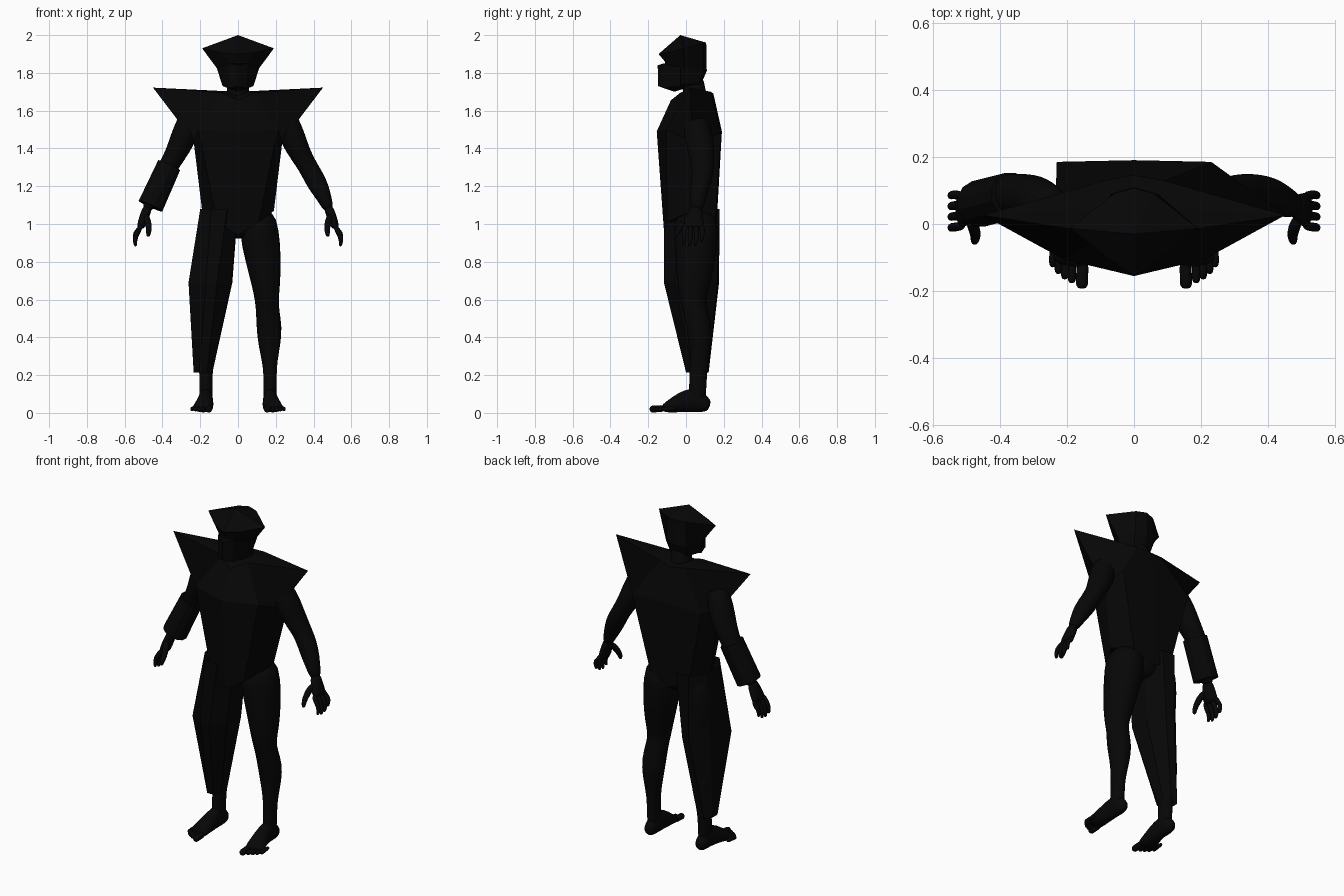
import bpy, bmesh, math
from mathutils import Vector

black = bpy.data.materials.new("soft black")
black.diffuse_color = (0.002, 0.002, 0.002, 1)


def loft(name, rings, start=None, end=None, smooth=False, closed=True):
    """Skin a list of equal-length rings; start/end are optional fan points."""
    bm = bmesh.new()
    loops = [[bm.verts.new(p) for p in r] for r in rings]
    n = len(loops[0])
    for a, b in zip(loops, loops[1:]):
        for i in range(n):
            j = (i + 1) % n
            bm.faces.new((a[i], a[j], b[j], b[i]))
    for loop, tip in ((loops[0], start), (loops[-1], end)):
        if tip:
            v = bm.verts.new(tip)
            for i in range(n):
                bm.faces.new((loop[i], loop[(i + 1) % n], v))
        elif closed:
            bm.faces.new(loop)
    bmesh.ops.recalc_face_normals(bm, faces=bm.faces)
    for f in bm.faces:
        f.smooth = smooth
    me = bpy.data.meshes.new(name)
    bm.to_mesh(me)
    bm.free()
    me.materials.append(black)
    ob = bpy.data.objects.new(name, me)
    bpy.context.collection.objects.link(ob)
    if smooth:
        ob.modifiers.new("round", 'SUBSURF').levels = 1
        ob.modifiers["round"].render_levels = 1
    return ob


def sym(half):
    """Complete a half ring that runs from front centre to back centre."""
    return half + [(-x, y, z) for x, y, z in reversed(half[1:-1])]


def tube(name, pts, s=1, sides=14, smooth=True, closed=True):
    """Oval tube through (x, y, z, width radius, depth radius); s mirrors x."""
    c = [Vector((p[0] * s, p[1], p[2])) for p in pts]
    whole = (c[-1] - c[0]).normalized()
    ref = Vector((0, 0, 1)) if abs(whole.y) > 0.8 else Vector((0, 1, 0))
    rings = []
    for i, p in enumerate(pts):
        t = (c[min(i + 1, len(c) - 1)] - c[max(i - 1, 0)]).normalized()
        u = ref.cross(t).normalized()
        v = t.cross(u)
        ring = []
        for k in range(sides):
            a = 2 * math.pi * (k + 0.5) / sides
            ring.append(c[i] + u * p[3] * math.cos(a) + v * p[-1] * math.sin(a))
        rings.append(ring)
    return loft(name, rings, smooth=smooth, closed=closed)


# angular helmet with flared corners
loft("helmet", [
    sym([(0, -.145, 1.90), (.08, -.10, 1.905), (.19, -.013, 1.93), (.06, .09, 1.955), (0, .107, 1.96)]),
    sym([(0, -.112, 1.86), (.05, -.105, 1.855), (.112, -.01, 1.825), (.07, .09, 1.81), (0, .11, 1.81)]),
    sym([(0, -.10, 1.72), (.05, -.09, 1.72), (.085, -.01, 1.74), (.055, .07, 1.74), (0, .08, 1.74)]),
], start=(0, -.03, 2.0), end=(0, 0, 1.71))

# face mask
loft("face_mask", [
    sym([(0, -.15, 1.84), (.05, -.12, 1.85), (.107, -.03, 1.83), (0, 0, 1.84)]),
    sym([(0, -.147, 1.73), (.045, -.12, 1.72), (.082, -.03, 1.73), (0, 0, 1.72)]),
], end=(0, -.06, 1.70))

# chest armour with pointed shoulders
loft("chest_armour", [
    sym([(0, -.08, 1.655), (.085, -.03, 1.695), (.45, .026, 1.722), (.085, .13, 1.70), (0, .145, 1.69)]),
    sym([(0, -.155, 1.49), (.21, -.105, 1.50), (.235, .03, 1.44), (.23, .185, 1.48), (0, .19, 1.49)]),
    sym([(0, -.115, .94), (.11, -.10, 1.01), (.19, .03, 1.07), (.13, .155, 1.03), (0, .16, .97)]),
], start=(0, .05, 1.70))

# neck and body under the armour
tube("neck", [(0, .06, 1.60, .07), (0, .045, 1.70, .06), (0, .03, 1.80, .06)])
tube("hips", [(0, .05, 1.25, .15, .10), (0, .05, 1.08, .165, .105),
              (0, .05, .97, .13, .10), (0, .05, .92, .05, .06)])

# limbs, both sides
for side, s in (("left", 1), ("right", -1)):
    tube(side + "_arm", [
        (.235, .045, 1.59, .06, .055), (.262, .055, 1.53, .068, .07), (.292, .07, 1.45, .07, .078),
        (.33, .083, 1.37, .058, .07), (.372, .09, 1.30, .052, .06), (.405, .085, 1.24, .056, .056),
        (.438, .07, 1.18, .05, .05), (.464, .06, 1.12, .036, .042), (.484, .055, 1.07, .027, .034)], s)
    tube(side + "_palm", [
        (.476, .055, 1.095, .026, .032), (.492, .048, 1.05, .026, .043),
        (.508, .042, 1.005, .025, .054), (.519, .04, .975, .018, .052)], s)
    for i in range(4):
        y = .087 - .032 * i
        drop = (.02, .0, -.005, .005)[i]
        tube(f"{side}_finger_{i + 1}", [
            (.508, y * .9 + .004, 1.0, .014), (.527, y, .965, .015), (.543, y, .935 + drop, .014),
            (.546, y - .003, .908 + drop, .012), (.541, y - .006, .884 + drop, .008)], s, 8)
    tube(side + "_thumb", [
        (.490, .02, 1.05, .018), (.476, -.012, 1.01, .02), (.471, -.036, .975, .017),
        (.474, -.05, .95, .014), (.476, -.055, .932, .009)], s, 8)
    tube(side + "_leg", [
        (.103, .05, 1.08, .09, .115), (.113, .055, .95, .109, .123), (.133, .05, .82, .098, .108),
        (.149, .04, .68, .078, .09), (.152, .035, .60, .064, .07), (.157, .05, .54, .063, .064),
        (.166, .07, .45, .07, .07), (.166, .077, .36, .06, .06), (.168, .07, .27, .041, .05),
        (.17, .065, .20, .035, .047), (.17, .06, .10, .036, .047), (.17, .06, .05, .035, .046)], s)
    tube(side + "_foot", [
        (.17, .127, .036, .02, .024), (.17, .107, .042, .035, .042), (.17, .045, .07, .038, .07),
        (.172, 0, .062, .042, .062), (.178, -.06, .044, .050, .044), (.186, -.10, .029, .057, .029),
        (.19, -.125, .021, .055, .018)], s)
    # toes shrink and step back from the big one
    for i, (x, tip, r) in enumerate([(.155, -.193, .022), (.185, -.177, .015), (.206, -.166, .014),
                                     (.225, -.15, .014), (.242, -.13, .013)]):
        tube(f"{side}_toe_{i + 1}", [
            (x - .004, tip + .085, .024, r), (x, tip + .04, .022, r * .85),
            (x, tip + .015, .02, r), (x, tip, .017, r * .65)], s, 8)

# forearm guard on the right arm
tube("forearm_guard", [(.365, .085, 1.31, .066, .07), (.463, .06, 1.095, .071, .07)], -1, 12, False)


# faceted armour on the right leg, with a sharp outer corner at the knee
def octagon(x, y, z, rx, ry):
    return [(-x - rx * math.cos(a), y + ry * math.sin(a), z)
            for a in (math.pi * (k + .5) / 4 for k in range(8))]


knee = [(.225, .09), (.14, .175), (.09, .165), (.03, .07),
        (.035, -.06), (.11, -.117), (.17, -.117), (.262, -.06)]
loft("leg_armour", [
    octagon(.10, .03, 1.08, .108, .16),
    [(-x, y, .69) for x, y in knee],
    octagon(.185, .06, .215, .054, .065)], closed=False)
